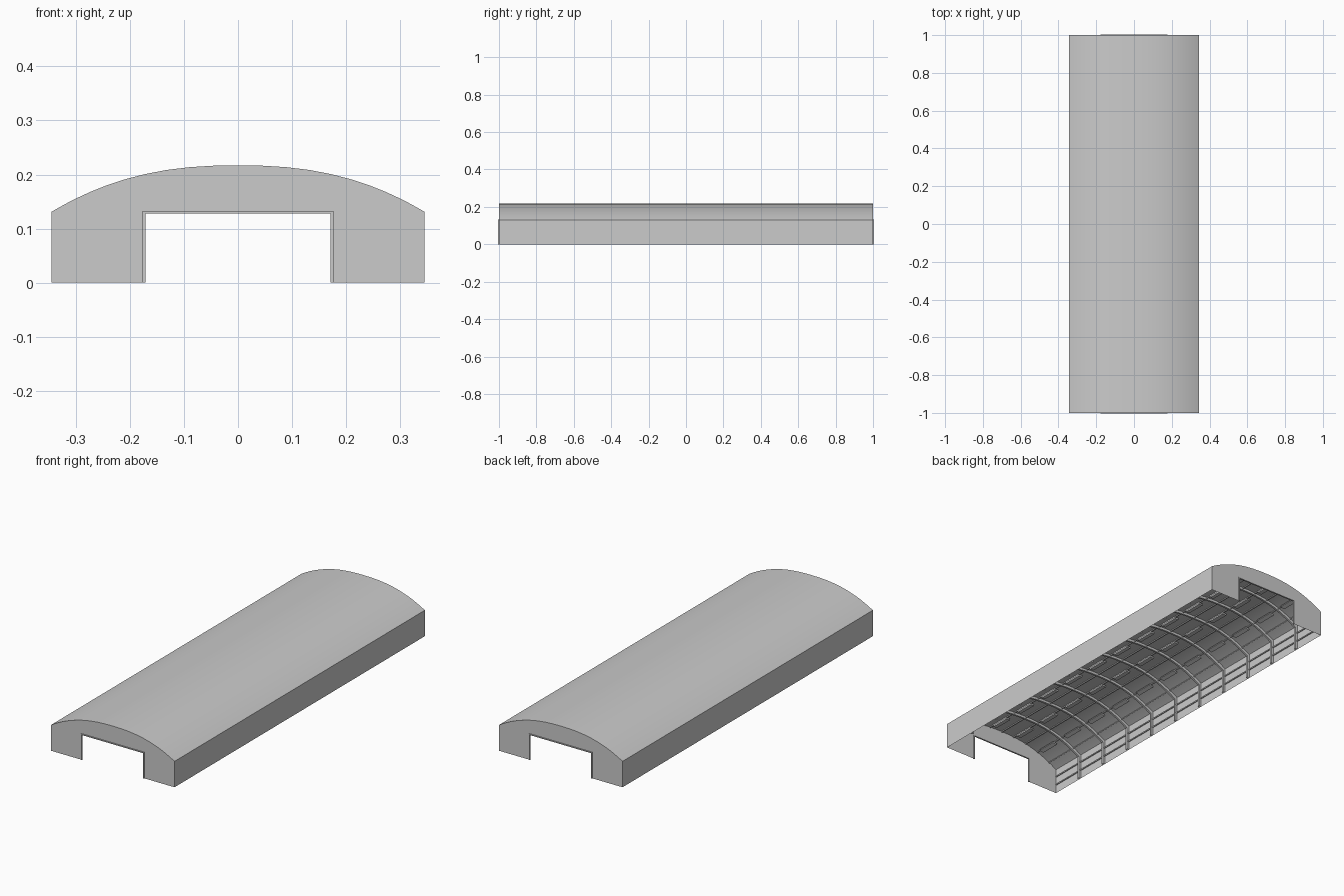
import bpy, bmesh, math

if "Cube" in bpy.data.objects:
    bpy.data.objects.remove(bpy.data.objects["Cube"])

W, L, EAVE, PEAK = 0.345, 1.0, 0.131, 0.217
DOOR, DOOR_H = 0.173, 0.13
BAYS = 11
SEG = 24


def roof_z(x):
    return PEAK - (PEAK - EAVE) * abs(x / W) ** 2.4


def finish(name, bm, smooth=False):
    bmesh.ops.recalc_face_normals(bm, faces=bm.faces)
    me = bpy.data.meshes.new(name)
    bm.to_mesh(me)
    bm.free()
    ob = bpy.data.objects.new(name, me)
    bpy.context.collection.objects.link(ob)
    if smooth:
        bpy.ops.object.select_all(action='DESELECT')
        ob.select_set(True)
        bpy.context.view_layer.objects.active = ob
        bpy.ops.object.shade_smooth_by_angle(angle=math.radians(20))
    return ob


def strip(bm, a, b):
    """Bridge two equal-length point lists with quads."""
    va = [bm.verts.new(p) for p in a]
    vb = [bm.verts.new(p) for p in b]
    for i in range(len(a) - 1):
        bm.faces.new((va[i], va[i + 1], vb[i + 1], vb[i]))


def box(bm, c, s, pitch=0):
    vs = bmesh.ops.create_cube(bm, size=1)['verts']
    ca, sa = math.cos(pitch), math.sin(pitch)
    for v in vs:
        x, y, z = (v.co[i] * s[i] for i in range(3))
        v.co = (c[0] + x * ca - z * sa, c[1] + y, c[2] + x * sa + z * ca)


def slope(x):
    return math.atan2(roof_z(x + .001) - roof_z(x - .001), .002)


xs = [-W * math.cos(math.pi * i / SEG) for i in range(SEG + 1)]
arch = [(x, roof_z(x)) for x in xs]
outline = [(-W, 0)] + arch + [(W, 0)]

# Roof and side walls as one thin shell
bm = bmesh.new()
strip(bm, [(x, -L, z) for x, z in outline], [(x, L, z) for x, z in outline])
finish("roof_and_walls", bm, True)

# End walls with large door openings, and thin door frames
for name, y in (("front", -L), ("back", L)):
    bm = bmesh.new()
    pts = outline + [(DOOR, 0), (DOOR, DOOR_H), (-DOOR, DOOR_H), (-DOOR, 0)]
    bm.faces.new([bm.verts.new((x, y, z)) for x, z in pts])
    finish(name + "_end_wall", bm)
    bm = bmesh.new()
    for s in (-1, 1):
        box(bm, (s * (DOOR + .001), y, DOOR_H / 2), (.005, .008, DOOR_H))
    box(bm, (0, y, DOOR_H), (2 * DOOR + .007, .008, .005))
    finish(name + "_door_frame", bm)

# Portal ribs following the inside of the shell
DEPTH, HALF = 0.012, 0.005
inner = [(x * (W - DEPTH) / W, z - DEPTH) for x, z in outline]
inner[0], inner[-1] = (-W + DEPTH, 0), (W - DEPTH, 0)
bm = bmesh.new()
for k in range(1, BAYS):
    yc = -L + 2 * L * k / BAYS
    lo, hi = yc - HALF, yc + HALF
    strip(bm, [(x, lo, z) for x, z in inner], [(x, hi, z) for x, z in inner])
    for y in (lo, hi):
        strip(bm, [(x, y, z) for x, z in outline], [(x, y, z) for x, z in inner])
finish("portal_ribs", bm)

# Long purlins under the roof and rails along the walls
bm = bmesh.new()
for i in range(-4, 5):
    x = i * 0.075
    box(bm, (x, 0, roof_z(x) - .003), (.006, 2 * L - .004, .005), slope(x))
for s in (-1, 1):
    for z in (.045, .09):
        box(bm, (s * (W - .003), 0, z), (.005, 2 * L - .004, .006))
finish("purlins_and_rails", bm)

# Ceiling lamps in each bay
bm = bmesh.new()
for k in range(BAYS):
    yc = -L + 2 * L * (k + .5) / BAYS
    for x in (-.22, -.075, .075, .22):
        box(bm, (x, yc, roof_z(x) - .016), (.022, .1, .008), slope(x))
finish("ceiling_lamps", bm)
